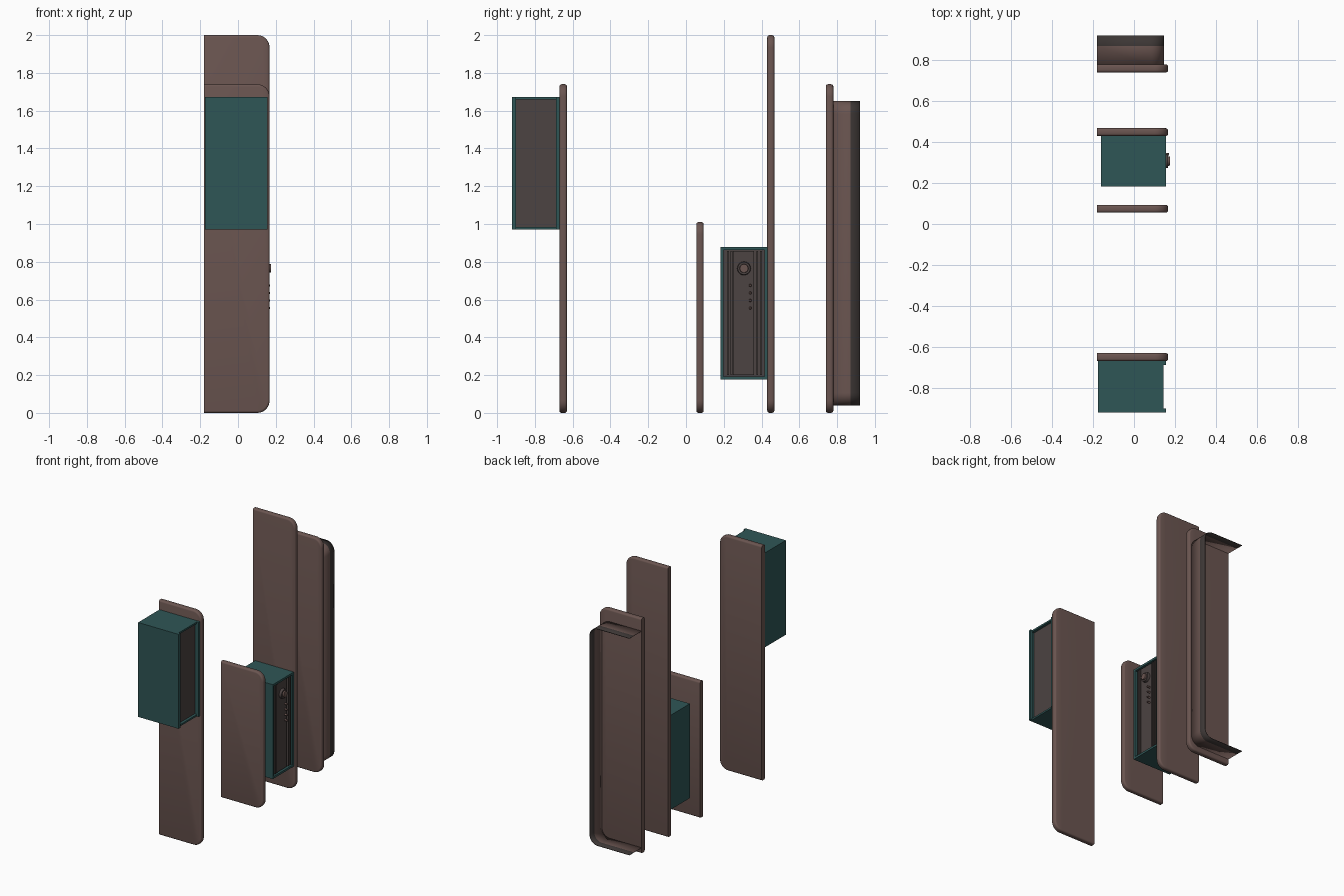
import bpy, bmesh, math
from mathutils import Matrix

if "Cube" in bpy.data.objects:
    bpy.data.objects.remove(bpy.data.objects["Cube"])


def material(name, rgb):
    m = bpy.data.materials.new(name)
    m.diffuse_color = (*rgb, 1)
    m.use_nodes = True
    m.node_tree.nodes["Principled BSDF"].inputs["Base Color"].default_value = m.diffuse_color
    return m


BROWN = material("warm brown", (0.147, 0.092, 0.082))
TEAL = material("dark teal", (0.028, 0.092, 0.092))
DARK = material("charcoal", (0.072, 0.056, 0.054))
BLACK = material("deep charcoal", (0.045, 0.037, 0.035))


def finish(bm, name, mats, smooth=False):
    bmesh.ops.recalc_face_normals(bm, faces=bm.faces)
    me = bpy.data.meshes.new(name)
    bm.to_mesh(me)
    bm.free()
    for m in mats:
        me.materials.append(m)
    ob = bpy.data.objects.new(name, me)
    bpy.context.collection.objects.link(ob)
    if smooth:
        bpy.context.view_layer.objects.active = ob
        ob.select_set(True)
        bpy.ops.object.shade_smooth_by_angle(angle=math.radians(40))
        ob.select_set(False)
    return ob


def outline(x0, x1, z0, z1, r, n=8):
    """Open U outline in xz: flat on the left, rounded on the right."""
    pts = [(x0, z0)]
    for cz, a0 in ((z0 + r, -90), (z1 - r, 0)):
        for i in range(n + 1):
            a = math.radians(a0 + 90 * i / n)
            pts.append((x1 - r + r * math.cos(a), cz + r * math.sin(a)))
    return pts + [(x0, z1)]


def panel(name, y0, y1, height):
    bm = bmesh.new()
    pts = outline(-0.18, 0.167, 0.0, height, 0.065)
    face = bm.faces.new([bm.verts.new((x, y0, z)) for x, z in pts])
    new = bmesh.ops.extrude_face_region(bm, geom=[face])["geom"]
    bmesh.ops.translate(bm, vec=(0, y1 - y0, 0),
                        verts=[v for v in new if isinstance(v, bmesh.types.BMVert)])
    # round the long rims, but keep the straight left side square
    rims = [e for e in bm.edges if abs(e.verts[0].co.y - e.verts[1].co.y) < 1e-5
            and max(v.co.x for v in e.verts) > -0.17]
    bmesh.ops.bevel(bm, geom=rims, offset=0.012, segments=3, profile=0.5, affect='EDGES')
    finish(bm, name, [BROWN], True)


def box(name, x, y, z, mat):
    bm = bmesh.new()
    bmesh.ops.create_cube(bm, size=1)
    for v in bm.verts:
        for i, (a, b) in enumerate((x, y, z)):
            v.co[i] = a if v.co[i] < 0 else b
    return finish(bm, name, [mat])


def disc(name, x0, x1, y, z, r, mat, seg=24, taper=0.9):
    bm = bmesh.new()
    bmesh.ops.create_cone(bm, cap_ends=True, segments=seg, radius1=r, radius2=r * taper,
                          depth=x1 - x0,
                          matrix=Matrix.Translation(((x0 + x1) / 2, y, z))
                          @ Matrix.Rotation(math.pi / 2, 4, 'Y'))
    finish(bm, name, [mat], True)


def open_case(name, x0, x1, y0, y1, z0, z1, rim, depth):
    """Teal case whose right side is a framed, recessed dark face."""
    bm = bmesh.new()
    bmesh.ops.create_cube(bm, size=1)
    for v in bm.verts:
        for i, (a, b) in enumerate(((x0, x1), (y0, y1), (z0, z1))):
            v.co[i] = a if v.co[i] < 0 else b
    face = max(bm.faces, key=lambda f: f.calc_center_median().x)
    bmesh.ops.inset_region(bm, faces=[face], thickness=rim)
    new = bmesh.ops.extrude_face_region(bm, geom=[face])
    bmesh.ops.delete(bm, geom=[face], context='FACES_ONLY')
    verts = [g for g in new["geom"] if isinstance(g, bmesh.types.BMVert)]
    bmesh.ops.translate(bm, vec=(-depth, 0, 0), verts=verts)
    for f in new["geom"]:
        if isinstance(f, bmesh.types.BMFace):
            f.material_index = 1
    return finish(bm, name, [TEAL, DARK])


# Four upright panels
panel("front_panel", -0.67, -0.63, 1.74)
panel("short_panel", 0.055, 0.093, 1.01)
panel("tall_panel", 0.43, 0.468, 2.0)
panel("back_panel", 0.74, 0.78, 1.74)

# Upper case on the front panel, with two protruding side rims
open_case("upper_case", -0.175, 0.143, -0.92, -0.668, 0.972, 1.672, 0.018, 0.02)
for label, ya in (("front", -0.92), ("rear", -0.688)):
    box("upper_case_rim_" + label, (0.14, 0.157), (ya, ya + 0.02), (0.972, 1.672), TEAL)

# Lower case on the tall panel, with its control face
open_case("lower_case", -0.16, 0.157, 0.183, 0.432, 0.178, 0.878, 0.022, 0.022)
box("control_plate", (0.13, 0.147), (0.25, 0.36), (0.2, 0.856), DARK)
for i, y in enumerate((0.217, 0.235, 0.372, 0.393)):
    box(f"trim_strip_{i + 1}", (0.13, 0.152), (y, y + 0.01), (0.2, 0.856), DARK)
disc("dial_base", 0.14, 0.165, 0.307, 0.765, 0.037, DARK)
disc("dial_cap", 0.16, 0.176, 0.307, 0.765, 0.024, BROWN)
for i in range(4):
    disc(f"button_{i + 1}", 0.14, 0.17, 0.34, 0.675 - 0.04 * i, 0.008, BROWN, 12, 0.7)

# Thin curved shell behind the back panel: brown wall with a dark outer band
bm = bmesh.new()
pts = outline(-0.18, 0.145, 0.042, 1.648, 0.065)
rows = [[bm.verts.new((x, y, z)) for x, z in pts] for y in (0.775, 0.87, 0.92)]
for k in range(2):
    for i in range(len(pts) - 1):
        f = bm.faces.new((rows[k][i], rows[k][i + 1], rows[k + 1][i + 1], rows[k + 1][i]))
        f.material_index = k
shell = finish(bm, "curved_shell", [BROWN, BLACK], True)
mod = shell.modifiers.new("thickness", 'SOLIDIFY')
mod.thickness = 0.004
mod.offset = 0
